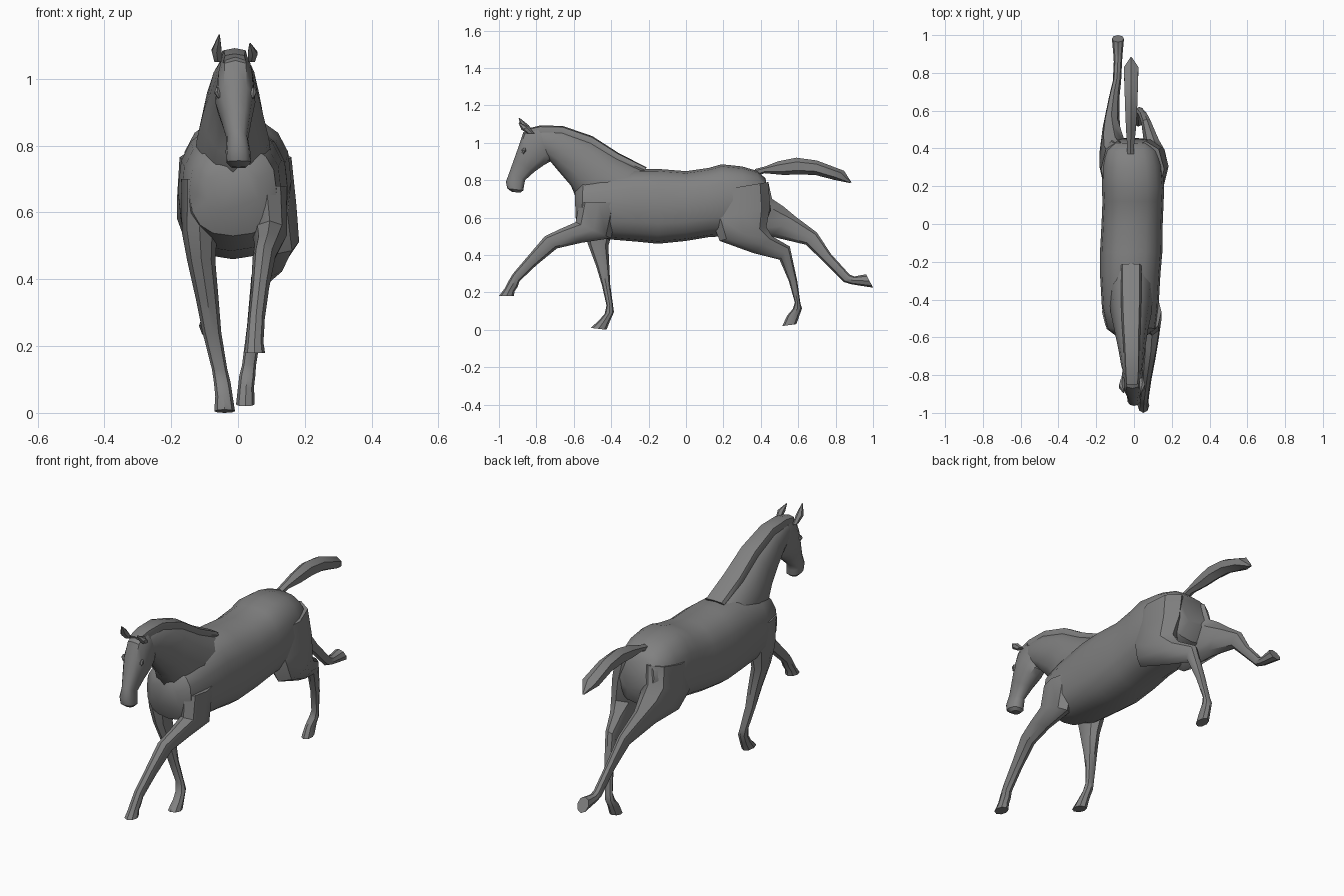
import bpy, bmesh, math
from mathutils import Vector

grey = bpy.data.materials.new("grey coat")
grey.diffuse_color = (0.22, 0.22, 0.22, 1)


def spow(v, e):
    return math.copysign(abs(v) ** e, v)


def loft(name, sections, n=8, power=2.0):
    """Skin rings; each section = y, z of one edge, y, z of the opposite edge, centre x, half width."""
    bm = bmesh.new()
    rings = []
    for y1, z1, y2, z2, x, rx in sections:
        mid = Vector((x, (y1 + y2) / 2, (z1 + z2) / 2))
        edge = Vector((0, (y1 - y2) / 2, (z1 - z2) / 2))
        ring = []
        for k in range(n):
            a = 2 * math.pi * k / n
            c, s = spow(math.cos(a), 2 / power), spow(math.sin(a), 2 / power)
            ring.append(bm.verts.new(mid + edge * c + Vector((rx * s, 0, 0))))
        rings.append(ring)
    for a, b in zip(rings, rings[1:]):
        for k in range(n):
            j = (k + 1) % n
            bm.faces.new((a[k], a[j], b[j], b[k]))
    bm.faces.new(rings[0])
    bm.faces.new(rings[-1])
    bmesh.ops.recalc_face_normals(bm, faces=bm.faces)
    me = bpy.data.meshes.new(name)
    bm.to_mesh(me)
    bm.free()
    me.materials.append(grey)
    ob = bpy.data.objects.new(name, me)
    bpy.context.collection.objects.link(ob)
    return ob


# Barrel, chest and rump
loft("body", [
    (-.595, .74, -.59, .60, -.015, .08),
    (-.55, .80, -.56, .53, -.015, .13),
    (-.45, .83, -.43, .485, -.02, .15),
    (-.28, .86, -.25, .47, -.02, .16),
    (-.15, .86, -.15, .46, -.015, .165),
    (0, .848, 0, .475, -.01, .162),
    (.12, .865, .12, .495, -.005, .162),
    (.19, .885, .20, .50, -.005, .165),
    (.30, .873, .33, .52, -.01, .16),
    (.38, .85, .42, .56, -.015, .14),
    (.425, .81, .455, .64, -.02, .10)], 16, 2.5)

# Neck with a flat-topped mane along the crest
loft("neck", [
    (-.22, .86, -.42, .60, -.015, .12),
    (-.36, .93, -.59, .71, -.015, .108),
    (-.50, 1.02, -.615, .77, -.015, .09),
    (-.66, 1.08, -.675, .84, -.012, .07),
    (-.77, 1.085, -.725, .90, -.01, .058),
    (-.83, 1.08, -.76, .92, -.01, .045)], 12)
loft("mane", [
    (-.21, .868, -.23, .84, -.015, .055),
    (-.36, .945, -.39, .89, -.015, .055),
    (-.50, 1.035, -.53, .97, -.015, .05),
    (-.66, 1.09, -.67, 1.02, -.012, .043),
    (-.78, 1.092, -.77, 1.02, -.01, .04),
    (-.85, 1.075, -.83, 1.02, -.01, .035)], 8, 3.5)

# Head from poll to lips
loft("head", [
    (-.80, 1.085, -.715, .95, -.008, .048),
    (-.87, 1.055, -.725, .90, -.008, .056),
    (-.895, .98, -.76, .88, -.008, .06),
    (-.92, .91, -.81, .845, -.005, .046),
    (-.945, .84, -.86, .80, -.002, .032),
    (-.963, .79, -.865, .775, 0, .037),
    (-.955, .755, -.87, .745, .002, .037),
    (-.93, .737, -.885, .733, .002, .022)], 12, 2.5)

# Ears: leaf-shaped spikes
for name, s, lift in (("ear_left", -1, .025), ("ear_right", 1, 0)):
    x = -.01 + s * .05
    loft(name, [
        (-.85, 1.05, -.81, 1.05, x, .012),
        (-.88, 1.07 + lift / 3, -.84, 1.085 + lift / 3, x + s * .004, .017),
        (-.895, 1.105 + lift, -.89, 1.108 + lift, x - s * .004, .002)], 6)

# Eyes: small swellings on the cheeks
for name, s in (("eye_left", -1), ("eye_right", 1)):
    loft(name, [
        (-.868, .975, -.858, .97, -.008 + s * .054, .004),
        (-.88, .962, -.855, .955, -.008 + s * .054, .01),
        (-.88, .945, -.868, .94, -.006 + s * .05, .004)], 6)

# Tail streaming behind
loft("tail", [
    (.37, .86, .37, .82, -.018, .02),
    (.42, .872, .42, .837, -.018, .022),
    (.49, .90, .52, .828, -.016, .03),
    (.59, .92, .60, .83, -.015, .036),
    (.70, .905, .69, .828, -.015, .04),
    (.845, .85, .79, .802, -.015, .044),
    (.885, .788, .875, .785, -.015, .004)], 6)

# Front legs: right reaches forward, left stands
loft("front_leg_right", [
    (-.57, .68, -.36, .68, .085, .06),
    (-.59, .575, -.40, .49, .095, .052),
    (-.67, .54, -.56, .465, .09, .04),
    (-.755, .50, -.69, .435, .078, .034),
    (-.84, .40, -.80, .345, .066, .027),
    (-.925, .30, -.89, .26, .055, .025),
    (-.955, .25, -.90, .23, .052, .026),
    (-.97, .22, -.917, .205, .05, .026),
    (-1.0, .18, -.92, .18, .05, .031)])
loft("front_leg_left", [
    (-.57, .70, -.36, .70, -.105, .065),
    (-.55, .55, -.39, .53, -.115, .053),
    (-.525, .46, -.415, .45, -.11, .042),
    (-.48, .34, -.41, .34, -.092, .034),
    (-.45, .24, -.405, .24, -.078, .028),
    (-.425, .13, -.39, .13, -.055, .023),
    (-.435, .085, -.385, .095, -.047, .025),
    (-.465, .05, -.405, .05, -.042, .026),
    (-.51, .01, -.425, 0, -.04, .031)])

# Hind legs: right gathered under, left kicked out behind
loft("hind_leg_right", [
    (.14, .74, .44, .79, .06, .10),
    (.14, .58, .45, .66, .085, .09),
    (.18, .475, .43, .55, .11, .073),
    (.36, .41, .46, .50, .10, .045),
    (.50, .375, .555, .445, .068, .028),
    (.55, .26, .595, .26, .05, .023),
    (.582, .145, .612, .14, .033, .021),
    (.57, .11, .62, .115, .028, .024),
    (.54, .075, .608, .08, .024, .024),
    (.515, .02, .59, .03, .022, .028)])
loft("hind_leg_left", [
    (.14, .74, .44, .79, -.085, .09),
    (.15, .57, .46, .70, -.10, .083),
    (.25, .50, .52, .66, -.112, .07),
    (.45, .50, .58, .61, -.12, .045),
    (.64, .455, .70, .52, -.105, .028),
    (.74, .36, .775, .405, -.09, .022),
    (.845, .255, .875, .295, -.085, .022),
    (.885, .243, .90, .285, -.085, .024),
    (1.0, .225, .963, .297, -.085, .032)])

# Smooth surfaces with crisp edges
for ob in bpy.data.objects:
    ob.select_set(True)
    bpy.context.view_layer.objects.active = ob
bpy.ops.object.shade_smooth_by_angle(angle=math.radians(40))
